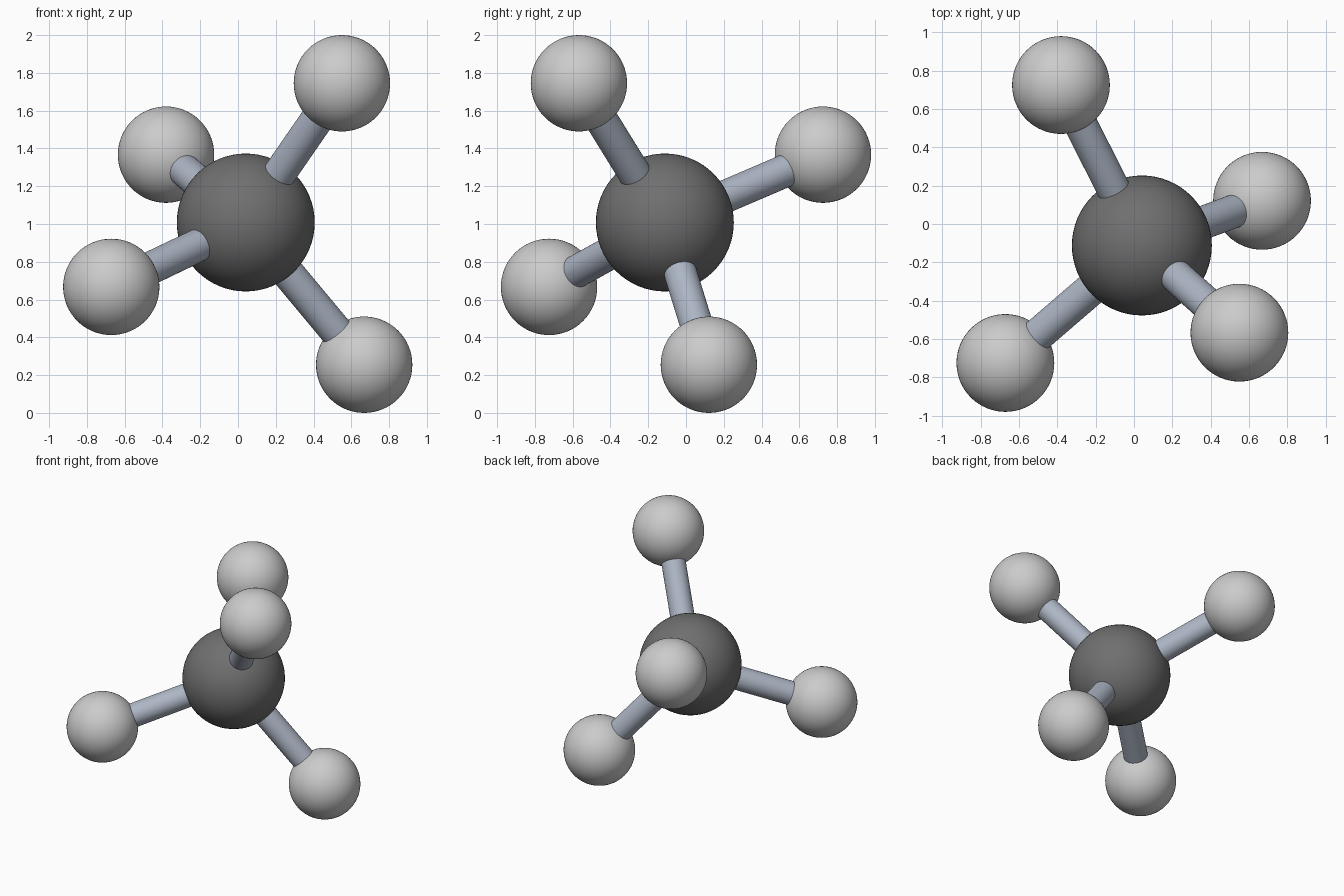
import bpy
from mathutils import Vector

if "Cube" in bpy.data.objects:
    bpy.data.objects.remove(bpy.data.objects["Cube"])

CENTRE = Vector((0.041, -0.112, 1.008))
OUTER = [Vector(p) for p in ((0.55, -0.567, 1.745), (-0.381, 0.725, 1.367),
                             (-0.671, -0.725, 0.667), (0.668, 0.121, 0.255))]


def ball(name, centre, radius):
    bpy.ops.mesh.primitive_uv_sphere_add(segments=64, ring_count=32, radius=radius, location=centre)
    obj = bpy.context.object
    obj.name = name
    bpy.ops.object.shade_smooth()


def rod(name, a, b, radius):
    d = b - a
    bpy.ops.mesh.primitive_cylinder_add(vertices=48, radius=radius, depth=d.length,
                                        location=(a + b) / 2,
                                        rotation=d.to_track_quat('Z', 'Y').to_euler())
    obj = bpy.context.object
    obj.name = name
    bpy.ops.object.shade_smooth_by_angle()
    return obj


# Bond colour
bond_mat = bpy.data.materials.new("bond_blue_grey")
bond_mat.diffuse_color = (0.42, 0.47, 0.56, 1)
bond_mat.use_nodes = True
bond_mat.node_tree.nodes["Principled BSDF"].inputs["Base Color"].default_value = bond_mat.diffuse_color
# Darker central atom
dark_mat = bpy.data.materials.new("dark_grey")
dark_mat.diffuse_color = (0.16, 0.16, 0.16, 1)
dark_mat.use_nodes = True
dark_mat.node_tree.nodes["Principled BSDF"].inputs["Base Color"].default_value = dark_mat.diffuse_color

# Central atom
ball("central_atom", CENTRE, 0.365)
bpy.context.object.data.materials.append(dark_mat)

# Four outer atoms, each joined to the centre by a bond
for i, p in enumerate(OUTER, 1):
    ball(f"outer_atom_{i}", p, 0.255)
    rod(f"bond_{i}", CENTRE, p, 0.087).data.materials.append(bond_mat)
